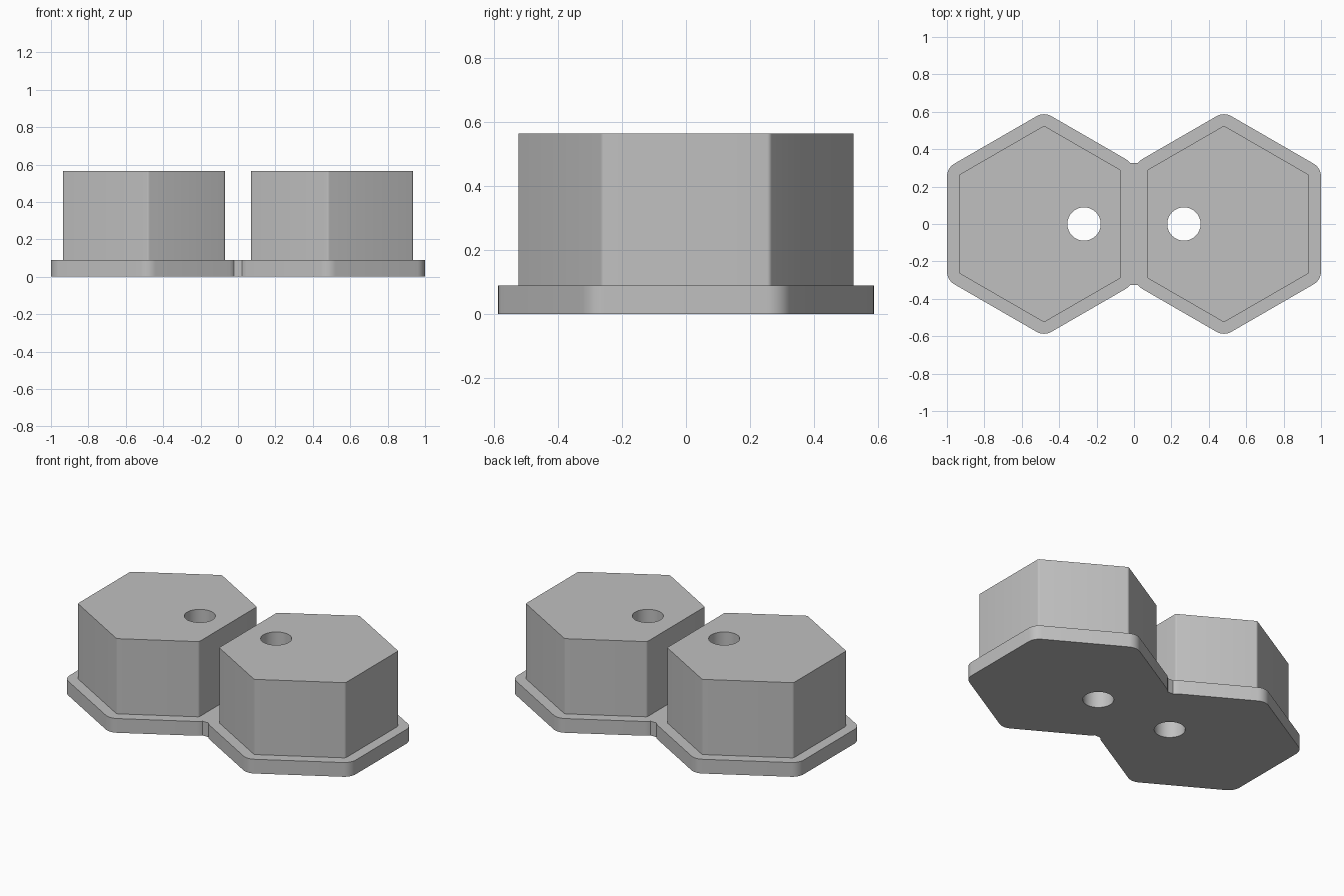
import bpy
import bmesh
from math import cos, sin, radians, sqrt, tan

cube = bpy.data.objects.get("Cube")
if cube:
    bpy.data.objects.remove(cube, do_unlink=True)

CENTER = 0.481       # x of each hexagon centre
PLATE_TOP = 0.09
BLOCK_TOP = 0.565
NECK_X, NECK_Y = 0.0205, 0.325
HOLE_X, HOLE_R = 0.267, 0.089

grey = bpy.data.materials.new("light_grey")
grey.use_nodes = True
grey.diffuse_color = (0.53, 0.53, 0.53, 1)
grey.node_tree.nodes["Principled BSDF"].inputs["Base Color"].default_value = (0.53, 0.53, 0.53, 1)


def rounded_hexagon(apothem, inner_x, radius, steps=8):
    """Right-hand hexagon, cut flat at inner_x, with rounded corners."""
    a = apothem - radius
    apex = 2 * a / sqrt(3)
    x_in, x_out = inner_x + radius, CENTER + a
    y_in = apex - (CENTER - x_in) * tan(radians(30))
    y_out = apex / 2
    corners = [(x_in, -y_in), (CENTER, -apex), (x_out, -y_out),
               (x_out, y_out), (CENTER, apex), (x_in, y_in)]
    points = []
    for i, (x, y) in enumerate(corners):
        for s in range(steps + 1):
            t = radians(-180 + 60 * i + 60 * s / steps)
            points.append((x + radius * cos(t), y + radius * sin(t)))
    return points


def prism(name, outline, z0, z1):
    bm = bmesh.new()
    face = bm.faces.new([bm.verts.new((x, y, z0)) for x, y in outline])
    top = bmesh.ops.extrude_face_region(bm, geom=[face])["geom"]
    bmesh.ops.translate(bm, vec=(0, 0, z1 - z0),
                        verts=[v for v in top if isinstance(v, bmesh.types.BMVert)])
    bmesh.ops.recalc_face_normals(bm, faces=bm.faces)
    mesh = bpy.data.meshes.new(name)
    bm.to_mesh(mesh)
    bm.free()
    mesh.materials.append(grey)
    obj = bpy.data.objects.new(name, mesh)
    bpy.context.collection.objects.link(obj)
    return obj


def activate(obj):
    bpy.ops.object.select_all(action="DESELECT")
    obj.select_set(True)
    bpy.context.view_layer.objects.active = obj


def drill(obj, x):
    """Cut a vertical through hole, then discard the cutter."""
    circle = [(x + HOLE_R * cos(radians(t)), HOLE_R * sin(radians(t)))
              for t in range(0, 360, 6)]
    cutter = prism("hole_cutter", circle, -0.1, 0.8)
    cutter.hide_render = True
    mod = obj.modifiers.new("hole", "BOOLEAN")
    mod.operation = "DIFFERENCE"
    mod.solver = "EXACT"
    mod.object = cutter
    activate(obj)
    bpy.ops.object.modifier_apply(modifier=mod.name)
    bpy.data.objects.remove(cutter, do_unlink=True)


def finish(obj):
    activate(obj)
    bpy.ops.object.shade_smooth_by_angle(angle=radians(30))


# Base plate: two lobes joined by a narrow neck
lobe = [p for p in rounded_hexagon(0.519, 0.006, 0.08) if p[0] > NECK_X + 0.001]
lobe = [(NECK_X, -NECK_Y)] + lobe + [(NECK_X, NECK_Y)]
plate = prism("base_plate", lobe + [(-x, -y) for x, y in lobe], 0, PLATE_TOP)
for side in (1, -1):
    drill(plate, side * HOLE_X)
finish(plate)

# Raised hexagonal blocks, mirrored left and right
for name, side in (("left_block", 1), ("right_block", -1)):
    outline = [(side * x, y) for x, y in rounded_hexagon(0.455, 0.07, 0.016, 4)]
    block = prism(name, outline, PLATE_TOP, BLOCK_TOP)
    drill(block, side * HOLE_X)
    finish(block)
